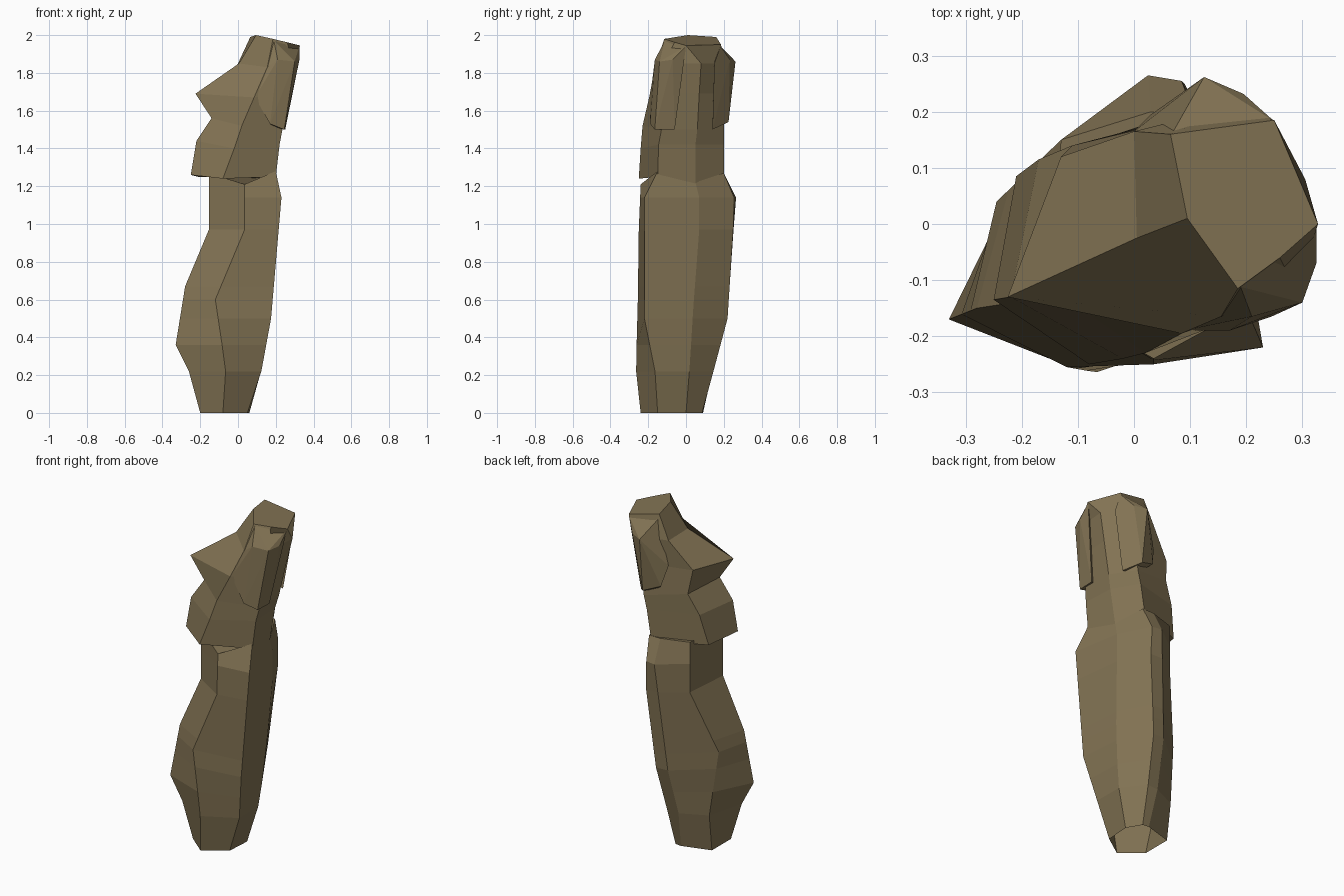
import bpy, bmesh
from mathutils import Vector

stone = bpy.data.materials.new("brown stone")
stone.diffuse_color = (0.225, 0.172, 0.088, 1)


def finish(bm, name):
    bmesh.ops.recalc_face_normals(bm, faces=bm.faces)
    mesh = bpy.data.meshes.new(name)
    bm.to_mesh(mesh)
    bm.free()
    mesh.materials.append(stone)
    obj = bpy.data.objects.new(name, mesh)
    bpy.context.collection.objects.link(obj)
    return obj


def interp(path, t):
    """Point at height t on an edge path of (x, y, z) points."""
    pts = [Vector(p) for p in path]
    for a, b in zip(pts, pts[1:]):
        if t <= b.z:
            return a.lerp(b, max(0, (t - a.z) / (b.z - a.z)))
    return pts[-1]


def loft(name, rings, bottom=True):
    bm = bmesh.new()
    vs = [[bm.verts.new(p) for p in r] for r in rings]
    n = len(vs[0])
    for lo, hi in zip(vs, vs[1:]):
        for i in range(n):
            j = (i + 1) % n
            bm.faces.new((lo[i], lo[j], hi[j], hi[i]))
    if bottom:
        bm.faces.new(vs[0][::-1])
    bm.faces.new(vs[-1])
    return finish(bm, name)


# Vertical corner edges of the body, up to the neck and shoulders
body = [
    [(-.20, -.14, 0), (-.25, -.155, .2), (-.33, -.17, .36), (-.28, -.15, .67), (-.15, -.13, .98), (-.155, -.13, 1.27)],
    [(-.08, -.24, 0), (-.065, -.265, .23), (-.12, -.255, .6), (.035, -.25, .97), (.035, -.24, 1.21)],
    [(.05, -.15, 0), (.12, -.16, .2), (.175, -.22, .5), (.23, -.22, 1.14), (.2, -.15, 1.28)],
    [(.06, 0, 0), (.13, .02, .25), (.16, .04, .58), (.18, .07, .95), (.18, .07, 1.14), (.175, .05, 1.22)],
    [(.01, .085, 0), (.02, .14, .2), (.045, .22, .5), (.09, .25, .97), (.085, .255, 1.14), (.105, .2, 1.27)],
    [(-.03, .09, 0), (-.05, .135, .2), (-.03, .215, .5), (.025, .265, 1.14), (.03, .2, 1.27)],
    [(-.2, .04, 0), (-.2, .07, .2), (-.245, .04, .6), (-.13, .15, .97), (-.13, .15, 1.27)],
]
heights = [0, .22, .36, .5, .6, .67, .97, 1.14]
rings = [[interp(p, h) for p in body] for h in heights]
loft("body", rings + [[Vector(p[-1]) for p in body]], bottom=False)

# Head: chin, mouth, nose, brow and slanted crown
loft("head", [
    [(-.25, -.135, 1.26), (-.08, -.25, 1.24), (.2, -.15, 1.25), (.175, .05, 1.21), (.09, .2, 1.24), (-.21, .085, 1.25)],
    [(-.22, -.13, 1.44), (-.02, -.24, 1.40), (.22, -.145, 1.42), (.21, .05, 1.42), (.12, .2, 1.42), (-.17, .115, 1.43)],
    [(-.14, -.12, 1.56), (.02, -.23, 1.52), (.235, -.13, 1.5), (.23, .06, 1.5), (.14, .2, 1.5), (-.11, .14, 1.55)],
    [(-.225, -.13, 1.69), (.085, -.195, 1.67), (.265, -.135, 1.69), (.27, .07, 1.69), (.16, .2, 1.69), (-.13, .12, 1.69)],
    [(.005, -.025, 1.85), (.155, -.165, 1.83), (.29, -.12, 1.85), (.305, .08, 1.85), (.18, .21, 1.85), (0, .165, 1.85)],
    [(.095, .01, 2), (.185, -.115, 1.98), (.26, -.06, 1.962), (.328, 0, 1.945), (.25, .185, 1.95), (.065, .16, 1.99)],
])


# Long ears standing slightly proud on both sides of the head
def ear(name, pts):
    bm = bmesh.new()
    for p in pts:
        bm.verts.new(p)
    bmesh.ops.convex_hull(bm, input=bm.verts)
    finish(bm, name)


ear("front_ear", [(.17, -.19, 1.53), (.245, -.165, 1.50), (.2, -.08, 1.51), (.25, -.06, 1.5),
                  (.09, -.19, 1.67), (.155, -.163, 1.83),
                  (.21, -.165, 1.87), (.3, -.14, 1.86), (.325, -.07, 1.87), (.325, 0, 1.94), (.19, -.112, 1.97)])
ear("back_ear", [(.03, .195, 1.58), (.13, .225, 1.54), (.1, .14, 1.52), (.2, .14, 1.5), (0, .165, 1.7),
                 (.125, .262, 1.86), (.195, .232, 1.87), (.25, .183, 1.94), (.07, .165, 1.96), (.26, .15, 1.85)])
